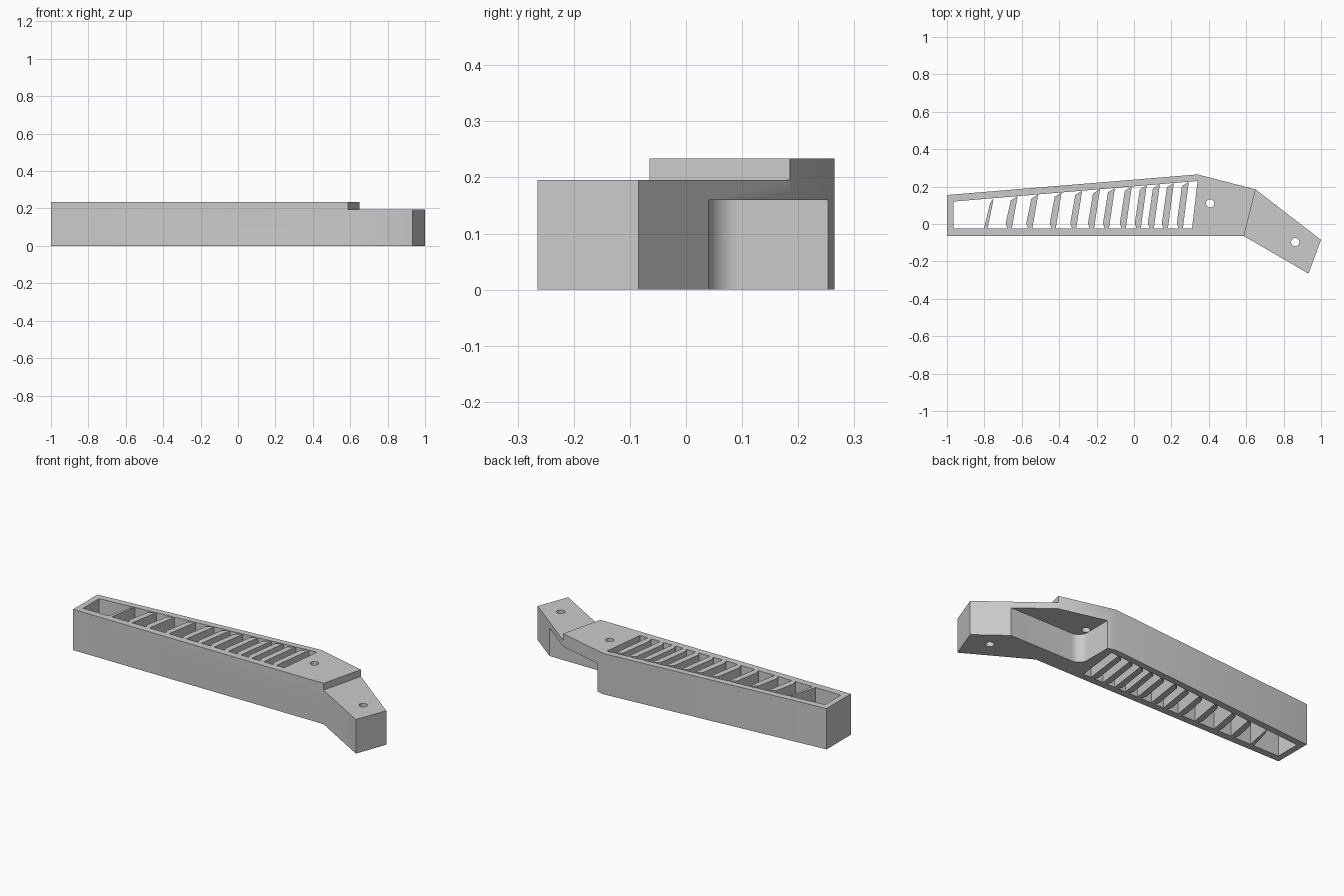
import bpy, bmesh, math

cube = bpy.data.objects.get("Cube")
if cube:
    bpy.data.objects.remove(cube, do_unlink=True)

grey = bpy.data.materials.new("plain_grey")
grey.use_nodes = True
COLOUR = (0.6, 0.6, 0.6, 1)
grey.diffuse_color = COLOUR
grey.node_tree.nodes["Principled BSDF"].inputs["Base Color"].default_value = COLOUR

TOP = 0.234       # height of the main bar
TAB_TOP = 0.195   # height of the angled tab
FLOOR = -0.025    # front wall of the window


def prism(name, points, z0, z1):
    """Closed prism over an anticlockwise plan outline, from z0 to z1."""
    bm = bmesh.new()
    low = [bm.verts.new((x, y, z0)) for x, y in points]
    high = [bm.verts.new((x, y, z1)) for x, y in points]
    bm.faces.new(low[::-1])
    bm.faces.new(high)
    for i in range(len(points)):
        j = (i + 1) % len(points)
        bm.faces.new((low[i], low[j], high[j], high[i]))
    mesh = bpy.data.meshes.new(name)
    bm.to_mesh(mesh)
    bm.free()
    mesh.materials.append(grey)
    obj = bpy.data.objects.new(name, mesh)
    bpy.context.collection.objects.link(obj)
    return obj


def arc(cx, cy, r, start, end, steps):
    angles = [math.radians(start + (end - start) * i / steps) for i in range(steps + 1)]
    return [(cx + r * math.cos(a), cy + r * math.sin(a)) for a in angles]


def cut(target, cutter):
    """Subtract the cutter, apply the result and discard the cutter."""
    mod = target.modifiers.new("cut", 'BOOLEAN')
    mod.operation = 'DIFFERENCE'
    mod.solver = 'EXACT'
    mod.object = cutter
    bpy.context.view_layer.objects.active = target
    bpy.ops.object.modifier_apply(modifier=mod.name)
    bpy.data.objects.remove(cutter, do_unlink=True)


def back_wall(x):
    """Inner y of the sloping back wall of the window."""
    return 0.12 + (x + 0.965) * 0.0843


# Bar and angled tab in one outline
body = prism("bracket_body", [(-1, -0.065), (0.588, -0.065), (0.933, -0.265), (1, -0.085),
                              (0.65, 0.185), (0.34, 0.265), (-1, 0.155)], 0, TOP)

# Step down to the tab
cut(body, prism("step_cutter", [(0.563, -0.165), (0.563, -0.4), (1.2, -0.4),
                                (1.2, 0.285), (0.675, 0.285)], TAB_TOP, 0.4))

# Long window through the bar
cut(body, prism("window_cutter", [(-0.965, FLOOR), (0.31, FLOOR), (0.34, back_wall(0.34)),
                                  (-0.965, back_wall(-0.965))], -0.1, 0.4))

# Underside pocket with a rounded inner corner, open to the back
cut(body, prism("pocket_cutter", [(0.385, 0.35)] + arc(0.44, 0.095, 0.055, 180, 270, 10)
                + [(0.95, 0.04), (0.95, 0.35)], -0.1, 0.16))

# Screw holes
for hx, hy in ((0.407, 0.11), (0.862, -0.097)):
    cut(body, prism("hole_cutter", arc(hx, hy, 0.022, 0, 345, 23), -0.1, 0.4))

# Slanted ribs across the window, closer together toward the thick end
prism("rib_01", [(-0.803, FLOOR), (-0.783, FLOOR), (-0.75, back_wall(-0.75)),
                 (-0.768, back_wall(-0.768) - 0.022)], 0, TOP)
rib_x = (-0.67, -0.56, -0.435, -0.325, -0.23, -0.15, -0.06, 0.02, 0.09, 0.165, 0.245)
for i, x in enumerate(rib_x, 2):
    prism(f"rib_{i:02d}", [(x - 0.006, FLOOR), (x + 0.016, FLOOR),
                           (x + 0.048, back_wall(x + 0.048)),
                           (x + 0.011, back_wall(x + 0.011) - 0.02),
                           (x - 0.016, FLOOR + 0.028)], 0, TOP)

# Smooth the rounded walls, keep the edges crisp
bpy.ops.object.select_all(action='DESELECT')
body.select_set(True)
bpy.context.view_layer.objects.active = body
bpy.ops.object.shade_smooth_by_angle(angle=math.radians(32))
